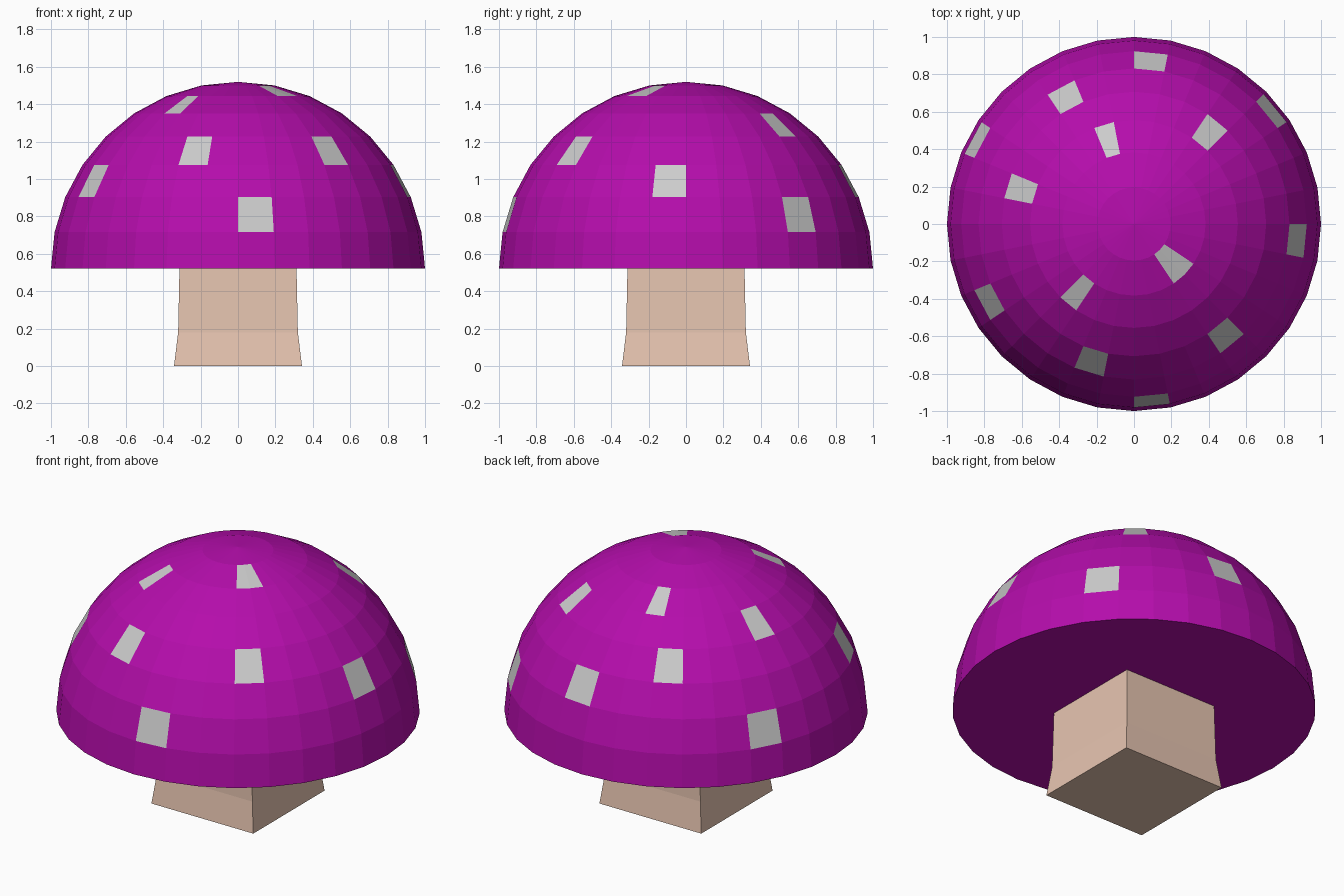
import bpy, bmesh, math

if "Cube" in bpy.data.objects:
    bpy.data.objects.remove(bpy.data.objects["Cube"])

SEG = 32
STEP = 2 * math.pi / SEG
CAP_Z, CAP_H = 0.52, 0.999


def material(name, rgb):
    m = bpy.data.materials.new(name)
    m.diffuse_color = (*rgb, 1)
    m.use_nodes = True
    m.node_tree.nodes["Principled BSDF"].inputs["Base Color"].default_value = m.diffuse_color
    return m


def finish(bm, name, mats):
    bmesh.ops.recalc_face_normals(bm, faces=bm.faces[:])
    mesh = bpy.data.meshes.new(name)
    bm.to_mesh(mesh)
    bm.free()
    for m in mats:
        mesh.materials.append(m)
    ob = bpy.data.objects.new(name, mesh)
    bpy.context.collection.objects.link(ob)
    return ob


purple = material("cap_purple", (0.46, 0.004, 0.41))
white = material("spot_white", (0.80, 0.80, 0.80))
tan = material("stem_tan", (0.80, 0.56, 0.44))

# Cap: upper half of a faceted sphere, closed with a flat underside
bm = bmesh.new()
bmesh.ops.create_uvsphere(bm, u_segments=SEG, v_segments=SEG // 2, radius=1)
bmesh.ops.delete(bm, geom=[v for v in bm.verts if v.co.z < -0.01], context='VERTS')

# Spots: single faces picked by (segment around, ring above the rim)
spots = {(24, 1), (7, 2), (10, 3), (9, 5), (4, 4), (3, 1), (13, 1), (14, 4),
         (31, 2), (27, 6), (28, 6), (20, 5), (18, 2), (22, 3), (27, 3)}
for f in bm.faces:
    c = f.calc_center_median()
    seg = int((math.atan2(c.y, c.x) % (2 * math.pi)) / STEP)
    ring = int(math.atan2(c.z, math.hypot(c.x, c.y)) / STEP)
    f.material_index = 1 if (seg, ring) in spots else 0

bmesh.ops.holes_fill(bm, edges=[e for e in bm.edges if e.is_boundary], sides=0)
for v in bm.verts:
    v.co.z = CAP_Z + CAP_H * v.co.z
finish(bm, "cap", [purple, white])

# Stem: square column flaring towards the base
bm = bmesh.new()
loops = []
for half, z in [(0.342, 0), (0.32, 0.18), (0.313, CAP_Z)]:
    loops.append([bm.verts.new((sx * half, sy * half, z))
                  for sx, sy in [(-1, -1), (1, -1), (1, 1), (-1, 1)]])
for lo, hi in zip(loops, loops[1:]):
    for i in range(4):
        j = (i + 1) % 4
        bm.faces.new((lo[i], lo[j], hi[j], hi[i]))
bm.faces.new(loops[0][::-1])
finish(bm, "stem", [tan])
